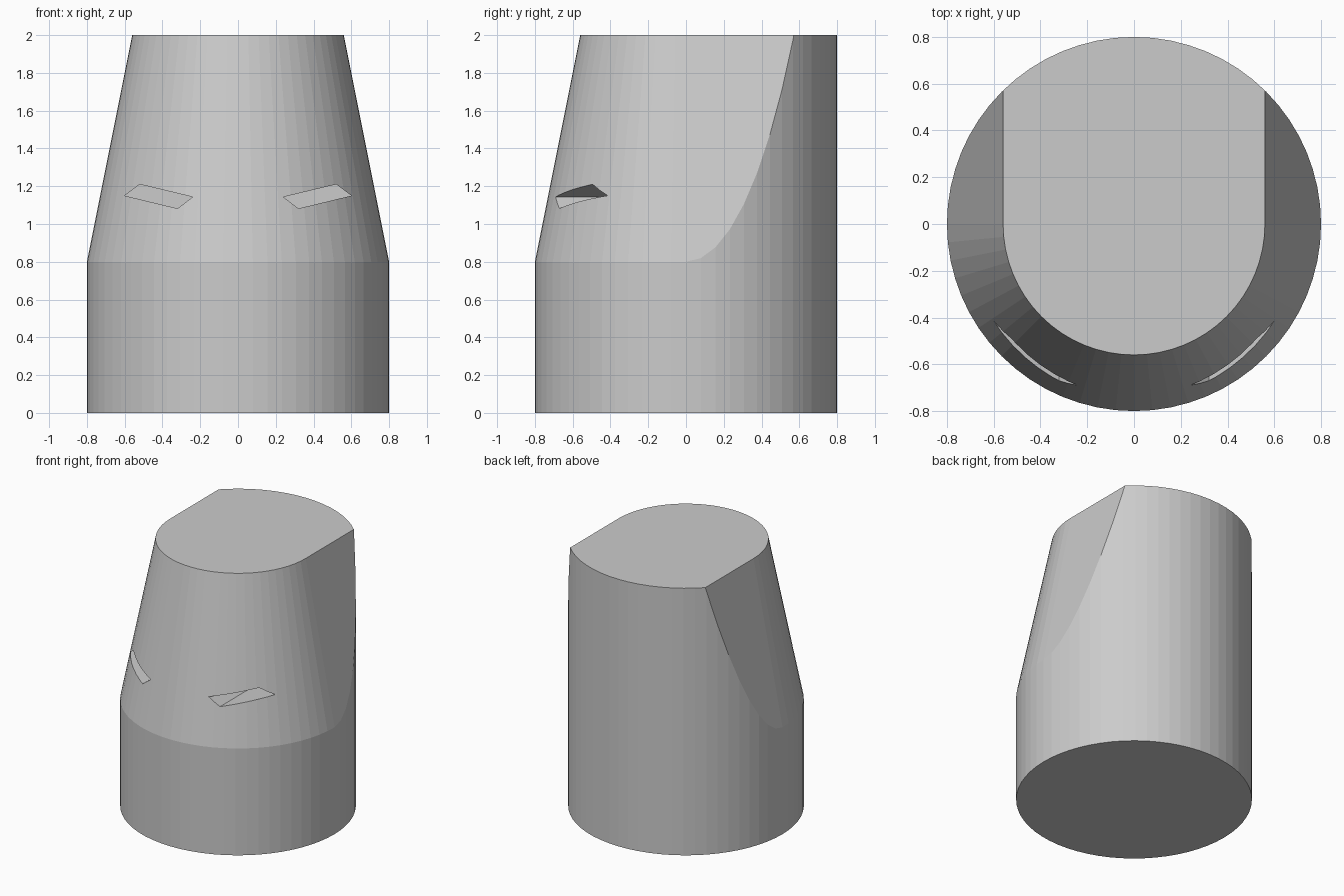
import bpy, bmesh
from math import sin, cos, tau

if "Cube" in bpy.data.objects:
    bpy.data.objects.remove(bpy.data.objects["Cube"])

SIDES = 64


def hull(name, points, cutter=False):
    """Convex solid around a set of points."""
    bm = bmesh.new()
    for p in points:
        bm.verts.new(p)
    res = bmesh.ops.convex_hull(bm, input=bm.verts)
    loose = [v for v in bm.verts if not v.link_faces]
    bmesh.ops.delete(bm, geom=loose, context='VERTS')
    bmesh.ops.dissolve_limit(bm, angle_limit=0.001, verts=bm.verts, edges=bm.edges)
    bmesh.ops.recalc_face_normals(bm, faces=bm.faces)
    me = bpy.data.meshes.new(name)
    bm.to_mesh(me)
    bm.free()
    ob = bpy.data.objects.new(name, me)
    bpy.context.collection.objects.link(ob)
    if cutter:
        ob.hide_render = True
        ob.hide_set(True)
        ob.display_type = 'WIRE'
    return ob


def ring(r, z, dy=0):
    return [(r * cos(tau * i / SIDES), r * sin(tau * i / SIDES) + dy, z)
            for i in range(SIDES)]


def boolean(ob, cutter, operation):
    m = ob.modifiers.new(cutter.name, 'BOOLEAN')
    m.object = cutter
    m.operation = operation
    m.solver = 'EXACT'


# Upright round body
body = hull("body", ring(0.8, 0) + ring(0.8, 2))

# Tapered front: a cone swept straight back, kept inside the cylinder
taper = []
for z in (-0.2, 2.2):
    r = 0.8 - 0.2 * (z - 0.8)
    taper += ring(r, z) + ring(r, z, 2)
boolean(body, hull("taper_cutter", taper, True), 'INTERSECT')

# Slanted eye slots cut straight in from the front
EYE = [(0.24, 1.143), (0.52, 1.21), (0.60, 1.15), (0.32, 1.082)]
for side, label in ((1, "right"), (-1, "left")):
    pts = [(side * x, y, z) for y in (-1, -0.25) for x, z in EYE]
    boolean(body, hull(label + "_eye_cutter", pts, True), 'DIFFERENCE')
